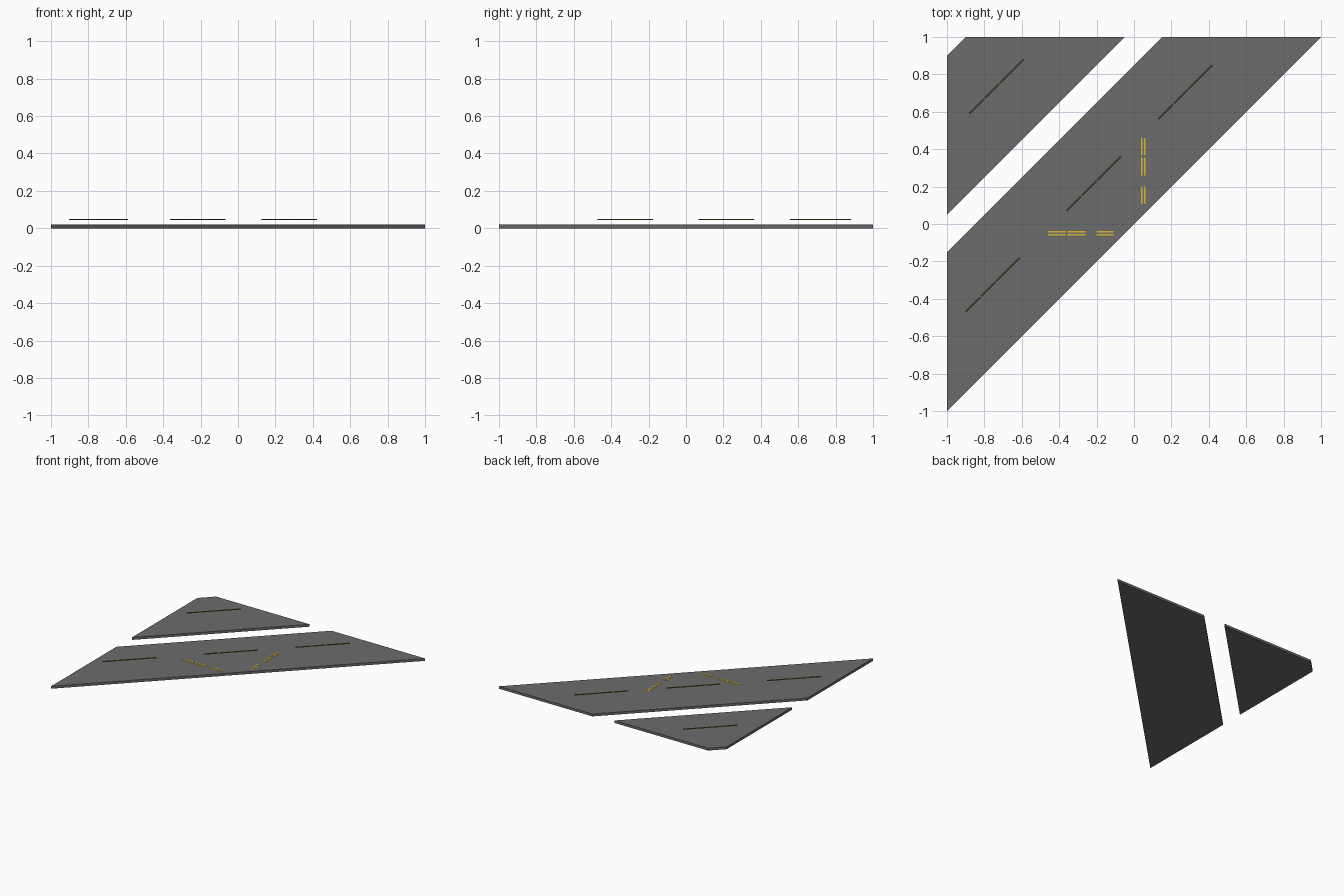
import bpy, bmesh, math
from mathutils import Matrix, Vector

if "Cube" in bpy.data.objects:
    bpy.data.objects.remove(bpy.data.objects["Cube"])


def material(name, rgb):
    m = bpy.data.materials.new(name)
    m.diffuse_color = (*rgb, 1)
    m.use_nodes = True
    m.node_tree.nodes["Principled BSDF"].inputs["Base Color"].default_value = m.diffuse_color
    return m


ASPHALT = material("asphalt grey", (0.15, 0.15, 0.15))
YELLOW = material("line yellow", (0.72, 0.5, 0.03))
OLIVE = material("dark olive", (0.22, 0.18, 0.03))


def finish(name, bm, mat):
    bmesh.ops.recalc_face_normals(bm, faces=bm.faces)
    me = bpy.data.meshes.new(name)
    bm.to_mesh(me)
    bm.free()
    me.materials.append(mat)
    ob = bpy.data.objects.new(name, me)
    bpy.context.collection.objects.link(ob)
    return ob


def slab(name, outline, height):
    bm = bmesh.new()
    face = bm.faces.new([bm.verts.new((x, y, 0)) for x, y in outline])
    ext = bmesh.ops.extrude_face_region(bm, geom=[face])
    top = [v for v in ext["geom"] if isinstance(v, bmesh.types.BMVert)]
    bmesh.ops.translate(bm, verts=top, vec=(0, 0, height))
    return finish(name, bm, ASPHALT)


def dashes(name, origin, angle, spans, offset, width, z0, z1, mat):
    """Double dashed line starting at origin and running along angle."""
    bm = bmesh.new()
    place = Matrix.Translation((*origin, 0)) @ Matrix.Rotation(angle, 4, 'Z')
    for a, b in spans:
        for side in (-offset, offset):
            box = Matrix.Translation(((a + b) / 2, side, (z0 + z1) / 2)) \
                @ Matrix.Diagonal((b - a, width, z1 - z0, 1))
            bmesh.ops.create_cube(bm, size=1, matrix=place @ box)
    return finish(name, bm, mat)


# pavement slabs
slab("main_road", [(-1, -1), (1, 1), (0.15, 1), (-1, -0.15)], 0.02)
slab("corner_road", [(-1, 0.05), (-0.05, 1), (-0.9, 1), (-1, 0.9)], 0.02)

# painted double lines on the surface
SPANS = [(0, 0.09), (0.15, 0.245), (0.255, 0.35)]
dashes("crossing_line_y", (0.049, 0.11), math.pi / 2, SPANS, 0.008, 0.009,
       0.019, 0.0215, YELLOW)
dashes("crossing_line_x", (-0.11, -0.049), math.pi, SPANS, 0.008, 0.009,
       0.019, 0.0215, YELLOW)

# raised narrow lane lines along the road
LANE = [(0, 0.11), (0.118, 0.225), (0.23, 0.41)]
for i, start in enumerate([(-0.9, -0.47), (-0.36, 0.07), (0.13, 0.56), (-0.88, 0.59)]):
    dashes(f"lane_line_{i + 1}", start, math.pi / 4, LANE, 0.0028, 0.003,
           0.044, 0.05, OLIVE)
